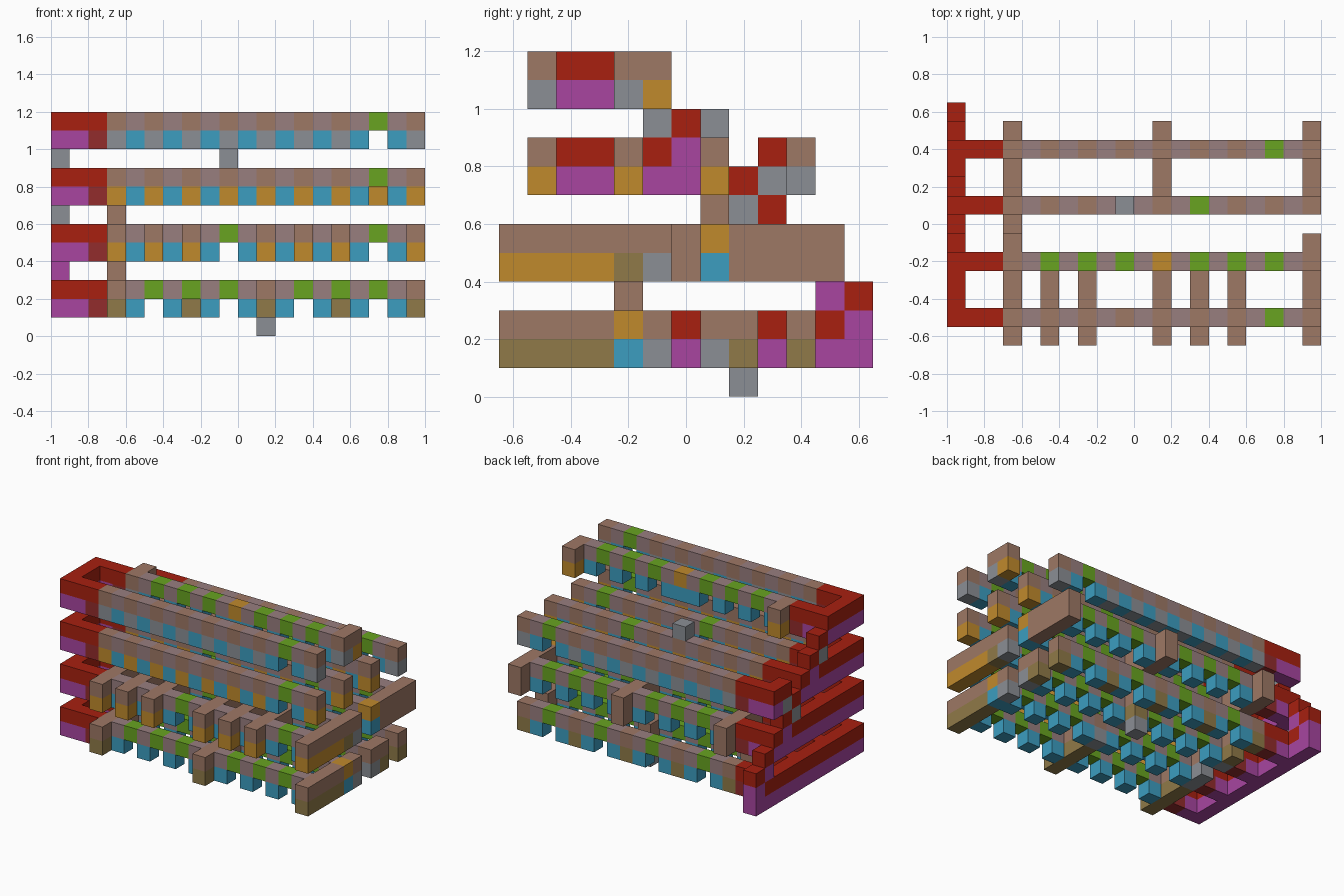
import bpy
import bmesh

cube = bpy.data.objects.get("Cube")
if cube:
    bpy.data.objects.remove(cube, do_unlink=True)

CELL = 0.1
COLOURS = {
    "red": (168, 32, 16), "dark_red": (146, 44, 44), "purple": (168, 69, 160),
    "grey": (139, 143, 149), "blue": (60, 157, 192), "brown": (158, 120, 101),
    "mauve": (152, 126, 127), "green": (104, 164, 33), "orange": (192, 138, 44),
    "olive": (144, 122, 72),
}


def linear(v):
    v /= 255
    return v / 12.92 if v <= 0.04045 else ((v + 0.055) / 1.055) ** 2.4


materials = {}
for name, rgb in COLOURS.items():
    mat = bpy.data.materials.new(name)
    mat.use_nodes = True
    colour = (*[linear(c) for c in rgb], 1)
    mat.diffuse_color = colour
    mat.node_tree.nodes["Principled BSDF"].inputs["Base Color"].default_value = colour
    materials[name] = mat

# Cells are keyed by (column, row, level); each holds its part and its colour
cells = {}


def put(part, i, j, k, colour):
    cells[i, j, k] = (part, colour)


def stack(part, i, j, k, upper, lower):
    """Two cells on top of each other, the upper one at level k."""
    put(part, i, j, k, upper)
    put(part, i, j, k - 1, lower)


def bar(part, j, k, lower, greens, orange=None):
    """A long bar: red head, then alternating blocks with hanging feet."""
    for i in range(2):
        stack(part, i, j, k, "red", "purple")
    stack(part, 2, j, k, "red", "dark_red")
    for i in range(3, 20):
        if i in greens:
            put(part, i, j, k, "green")
        elif i == orange:
            stack(part, i, j, k, "orange", "blue")
        elif i % 2:
            stack(part, i, j, k, "brown", lower)
        else:
            stack(part, i, j, k, "mauve", "blue")


def arms(part, columns, rows, k, lower):
    """Short cross beams running front to back."""
    for i in columns:
        for j in rows:
            stack(part, i, j, k, "brown", lower)


FRONT, MIDDLE, INNER, REAR = 1, 4, 7, 10
TOP, UPPER, LOWER, BOTTOM = 11, 8, 5, 2
SIX = (5, 7, 9, 13, 15, 17)
FOUR = (5, 9, 13, 17)
TWO = (9, 17)
ENDS = (3, 19)
THREE = (3, 11, 19)

# Bars of each storey
bar("top_front_bar", FRONT, TOP, "grey", (17,))
bar("top_middle_bar", MIDDLE, TOP, "grey", SIX, 11)
bar("upper_front_bar", FRONT, UPPER, "orange", (17,))
bar("upper_middle_bar", MIDDLE, UPPER, "orange", TWO)
bar("upper_inner_bar", INNER, UPPER, "orange", (13,))
bar("upper_rear_bar", REAR, UPPER, "grey", (17,))
bar("lower_front_bar", FRONT, LOWER, "orange", TWO)
bar("lower_middle_bar", MIDDLE, LOWER, "olive", TWO)
bar("lower_inner_bar", INNER, LOWER, "grey", SIX, 19)
bar("lower_rear_bar", REAR, LOWER, "brown", SIX)
bar("bottom_front_bar", FRONT, BOTTOM, "olive", SIX)
bar("bottom_middle_bar", MIDDLE, BOTTOM, "grey", SIX, 19)
bar("bottom_inner_bar", INNER, BOTTOM, "grey", SIX)
bar("bottom_rear_bar", REAR, BOTTOM, "olive", FOUR)

# Cross beams
arms("top_arms", ENDS, (5,), TOP, "orange")
arms("lower_front_arms", (3, 5, 7, 11, 13, 15, 19), range(4), LOWER, "orange")
arms("lower_middle_arms", ENDS, (5,), LOWER, "grey")
arms("lower_middle_arms", (3,), (6,), LOWER, "brown")
arms("lower_rear_arms", THREE, range(8, 12), LOWER, "brown")
arms("bottom_front_arms", THREE, range(4), BOTTOM, "olive")
arms("bottom_middle_arms", ENDS, (5,), BOTTOM, "grey")
arms("bottom_rear_arms", THREE, (8,), BOTTOM, "olive")

# Side rails joining the bar heads
RAILS = {
    "top_rail": (TOP, (2, 3)),
    "upper_rail": (UPPER, (2, 3, 5)),
    "lower_rail": (LOWER, (2, 3, 5, 6, 8)),
    "bottom_rail": (BOTTOM, (2, 3, 5, 6, 8, 9, 11)),
}
for part, (k, rows) in RAILS.items():
    for j in rows:
        stack(part, 0, j, k, "red", "purple")

# Stairs from one storey to the next
for part, j, k, step in (("bottom_stair", 12, BOTTOM, "purple"),
                         ("lower_stair", 9, LOWER, "grey"),
                         ("upper_stair", 6, UPPER, "grey")):
    stack(part, 0, j, k, "purple", "purple")
    put(part, 0, j, k + 1, "red")
    stack(part, 0, j - 1, k + 2, "red", step)
stack("rear_landing", 0, 9, UPPER, "red", "grey")

# Posts and single blocks
put("lower_post", 3, MIDDLE, 3, "brown")
put("upper_post", 3, INNER, 6, "brown")
put("top_block", 9, INNER, 9, "grey")
put("foot_block", 11, 8, 0, "grey")

# Turn every part into a mesh of its exposed cell faces
parts = {}
for key, (part, colour) in cells.items():
    parts.setdefault(part, []).append((key, colour))

for part, blocks in parts.items():
    bm = bmesh.new()
    used = sorted({colour for _, colour in blocks})
    verts = {}
    for key, colour in blocks:
        for axis in range(3):
            for side in (0, 1):
                beside = list(key)
                beside[axis] += 2 * side - 1
                if tuple(beside) in cells:
                    continue
                u, v = (axis + 1) % 3, (axis + 2) % 3
                ring = []
                for du, dv in ((0, 0), (1, 0), (1, 1), (0, 1)):
                    p = list(key)
                    p[axis] += side
                    p[u] += du
                    p[v] += dv
                    p = tuple(p)
                    if p not in verts:
                        verts[p] = bm.verts.new((p[0] * CELL - 1, p[1] * CELL - 0.65, p[2] * CELL))
                    ring.append(verts[p])
                face = bm.faces.new(ring if side else ring[::-1])
                face.material_index = used.index(colour)
    mesh = bpy.data.meshes.new(part)
    bm.to_mesh(mesh)
    bm.free()
    for colour in used:
        mesh.materials.append(materials[colour])
    bpy.context.collection.objects.link(bpy.data.objects.new(part, mesh))
